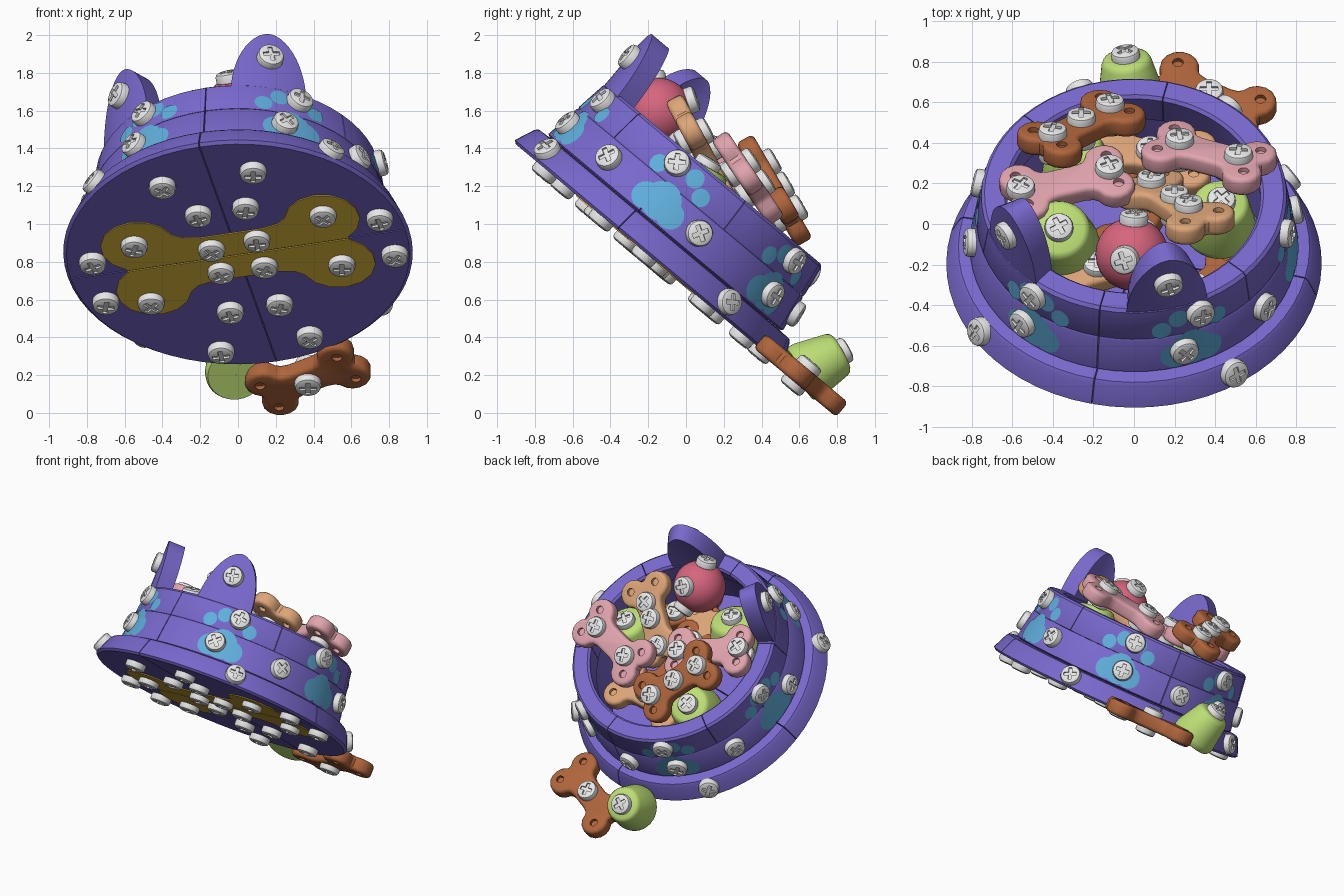
import bpy, bmesh, math
from mathutils import Matrix, Vector

if "Cube" in bpy.data.objects:
    bpy.data.objects.remove(bpy.data.objects["Cube"])

# Everything is built upright, then tipped by TILT
TILT = Matrix.Translation((0, -0.205, 0.84)) @ Matrix.Rotation(math.radians(-39.9), 4, 'X')
rad = math.radians


def mat(name, col):
    m = bpy.data.materials.new(name)
    m.diffuse_color = (*col, 1)
    m.use_nodes = True
    m.node_tree.nodes["Principled BSDF"].inputs["Base Color"].default_value = m.diffuse_color
    return m


PURPLE = mat("purple", (0.19, 0.14, 0.61))
CYAN = mat("sky_blue", (0.115, 0.43, 0.72))
GREEN = mat("lime_green", (0.51, 0.74, 0.18))
RED = mat("rose_red", (0.68, 0.13, 0.21))
PINK = mat("pink", (0.75, 0.37, 0.42))
BROWN = mat("brown", (0.43, 0.13, 0.045))
TAN = mat("tan", (0.73, 0.38, 0.19))
GOLD = mat("gold", (0.84, 0.56, 0.05))
WHITE = mat("screw_white", (0.85, 0.85, 0.85))


def to_mesh(bm, name):
    bmesh.ops.recalc_face_normals(bm, faces=bm.faces)
    me = bpy.data.meshes.new(name)
    bm.to_mesh(me)
    bm.free()
    return me


def place(name, me, m=None, local=Matrix()):
    if m and not me.materials:
        me.materials.append(m)
    o = bpy.data.objects.new(name, me)
    bpy.context.collection.objects.link(o)
    o.matrix_world = TILT @ local
    return o


def cut(me, cutters):
    """Subtract cutter meshes and return the new mesh."""
    o = place("work", me)
    tools = []
    for c in cutters:
        t = place("cutter", c)
        t.hide_render = True
        md = o.modifiers.new("cut", 'BOOLEAN')
        md.operation, md.object, md.solver = 'DIFFERENCE', t, 'EXACT'
        tools.append(t)
    bpy.context.view_layer.update()
    res = bpy.data.meshes.new_from_object(o.evaluated_get(bpy.context.evaluated_depsgraph_get()))
    for t in tools + [o]:
        bpy.data.objects.remove(t)
    return res


def at(a, r, h):
    return Vector((r * math.sin(a), -r * math.cos(a), h))


def lathe(prof, a0, a1, n, full=False):
    bm = bmesh.new()
    cols = [[bm.verts.new(at(a0 + (a1 - a0) * i / n, r, h)) for r, h in prof]
            for i in range(n if full else n + 1)]
    k = len(prof)
    for i in range(n):
        c, d = cols[i], cols[(i + 1) % len(cols)]
        for j in range(k):
            bm.faces.new((c[j], c[(j + 1) % k], d[(j + 1) % k], d[j]))
    if not full:
        bm.faces.new(cols[0])
        bm.faces.new(cols[-1])
    return bm


def wall(h):
    return 0.808 - 0.15 * (h - 0.14)


# Bowl: stacked rings split into sectors with fine seams, over a thin liner
def ring(name, prof, n):
    for i in range(n):
        a0 = rad(-13) + math.tau * i / n
        a1 = a0 + math.tau / n
        off = Matrix.Translation(at((a0 + a1) / 2, 0.004, 0))
        place(f"{name}_{i}", to_mesh(lathe(prof, a0, a1, 60 // n), name), PURPLE, off)


ring("base_quarter", [(.002, 0), (.905, 0), (.922, .015), (.878, .12), (.862, .138), (.79, .142), (.68, .142),
                      (.66, .06), (.002, .06)], 4)
ring("lower_wall", [(.79, .143), (wall(.15), .153), (wall(.35), .35), (.77, .358), (.66, .358), (.67, .143)], 4)
ring("upper_wall", [(.77, .359), (wall(.368), .368), (wall(.535), .535), (.733, .55), (.635, .55),
                    (.62, .535), (.64, .359)], 6)
place("liner", to_mesh(lathe([(.72, .05), (.70, .5), (.66, .5), (.655, .05)], 0, math.tau, 60, True), "liner"), PURPLE)


# Ears curved with the rim
def ear(a0):
    bm = bmesh.new()
    rows = []
    for i in range(13):
        t = (math.pi / 2 - 0.08) * i / 12
        w, h = 0.205 * math.cos(t) ** 1.1, 0.5 + 0.41 * math.sin(t)
        rows.append([bm.verts.new(at(a0 + w * (j / 5 - 1) / 0.74, 0.748, h)) for j in range(11)])
    for p, q in zip(rows, rows[1:]):
        for j in range(10):
            bm.faces.new((p[j], p[j + 1], q[j + 1], q[j]))
    ext = bmesh.ops.extrude_face_region(bm, geom=bm.faces[:])
    for v in ext["geom"]:
        if isinstance(v, bmesh.types.BMVert):
            v.co.x *= 0.84
            v.co.y *= 0.84
    place("ear", to_mesh(bm, "ear"), PURPLE)


EARS = [rad(13), rad(-56)]
for a in EARS:
    ear(a)

# Paw prints: thin plates wrapped on the wall
PADS = ((0, .265, .108), (-.085, .235, .075), (.085, .235, .075),
        (-.15, .41, .05), (-.06, .468, .052), (.06, .468, .052), (.15, .41, .05))
for k in range(6):
    bm = bmesh.new()
    a0 = rad(21 + 60 * k)
    for n, (s0, h0, R) in enumerate(PADS):
        def pt(q, t):
            s, h = s0 + q * math.cos(t), h0 + q * math.sin(t)
            return bm.verts.new(at(a0 + s / 0.79, wall(h) + 0.006 + n * .0003, h))
        loops = [[pt(R * q, math.tau * i / 20) for i in range(20)] for q in (.05, .35, .7, 1)]
        bm.faces.new(loops[0])
        for p, q in zip(loops, loops[1:]):
            for i in range(20):
                bm.faces.new((p[i], p[(i + 1) % 20], q[(i + 1) % 20], q[i]))
    place("paw_print", to_mesh(bm, "paw_print"), CYAN)


# Bone outline: one rounded quarter, mirrored
def bone_half(L, W, R, w, n=9):
    t0, t1 = math.asin(-min(1, (W - 0.012) / R)), rad(165)
    q = [(L + R * math.cos(t0 + (t1 - t0) * i / n), W + R * math.sin(t0 + (t1 - t0) * i / n)) for i in range(n + 1)]
    x, y = q[-1]
    q += [(x - 0.15 * (L - R), w + (y - w) * 0.35), (x - 0.45 * (L - R), w)]
    return q + [(-x, y) for x, y in reversed(q)]


def prism(pts, z0, z1, bevel=0):
    bm = bmesh.new()
    f = bm.faces.new([bm.verts.new((x, y, z0)) for x, y in pts])
    ext = bmesh.ops.extrude_face_region(bm, geom=[f])
    for v in ext["geom"]:
        if isinstance(v, bmesh.types.BMVert):
            v.co.z = z1
    if bevel:
        es = [e for e in bm.edges if abs(e.verts[0].co.z - e.verts[1].co.z) < 1e-5]
        bmesh.ops.bevel(bm, geom=es, offset=bevel, segments=3, profile=0.5, affect='EDGES')
    return bm


# Gold bone inlay on the underside, in two halves
half = bone_half(.50, .185, .2, .18)
half = [(half[0][0], .004)] + half + [(half[-1][0], .004)]
for s in (1, -1):
    place("base_bone_inlay", to_mesh(prism([(x, y * s) for x, y in half], -.006, .002), "inlay"), GOLD,
          Matrix.Rotation(rad(-13), 4, 'Z'))

# Screw head with a cross recess
head = to_mesh(lathe([(.001, -.015), (.066, -.015), (.071, -.008), (.071, .024), (.066, .037), (.052, .044),
                      (.001, .047)], 0, math.tau, 24, True), "screw")
bars = []
for a, b in ((.045, .012), (.012, .045)):
    bars.append(to_mesh(prism([(-a, -b), (a, -b), (a, b), (-a, b)], .033, .09), "bar"))
SCREW = cut(head, bars)
SCREW.materials.clear()


def screw(pos, normal, turn=0.5):
    rot = Vector(normal).to_track_quat('Z', 'Y').to_matrix().to_4x4()
    place("screw", SCREW, WHITE, Matrix.Translation(pos) @ rot @ Matrix.Rotation(turn, 4, 'Z'))


for i, (x, z) in enumerate(((.08, 1.26), (-.4, 1.18), (-.21, 1.03), (.04, 1.07), (.45, 1.03), (.75, 1.01),
                            (-.55, .87), (-.14, .85), (.1, .9), (.14, .76), (-.09, .73), (.55, .77), (.83, .82),
                            (-.77, .78), (-.7, .57), (-.46, .57), (-.04, .52), (.22, .56), (.38, .39), (-.09, .31))):
    screw((x, (0.815 - z) / 0.64, -.006), (0, 0, -1), i)
WALL_SCREWS = {.08: (33, 123, 213, 303), .26: (18, 53, 100, 143, 175, 202, 233, 275, 317),
               .47: (25, 76, 143, 200, 260, 320)}
for h, angles in WALL_SCREWS.items():
    for d in angles:
        r = 0.897 if h < .15 else wall(h) + .005
        screw(at(rad(d), r, h), at(rad(d), 1, .4 if h < .15 else .15), d)
for a in EARS:
    screw(at(a, .748, .74), at(a, 1, 0), a)

# Bone treats with a dimple in each lobe
h1 = bone_half(.22, .09, .098, .092)
holes = bmesh.new()
for sx in (1, -1):
    for sy in (1, -1):
        for z in (.052, -.052):
            bmesh.ops.create_cone(holes, cap_ends=True, segments=14, radius1=.027, radius2=.027, depth=.05,
                                  matrix=Matrix.Translation((sx * .235, sy * .1, z)))
BONE = cut(to_mesh(prism(h1 + [(x, -y) for x, y in reversed(h1)], -.05, .05, .025), "bone"),
           [to_mesh(holes, "holes")])


def bone(color, pos, yaw, tilt=0, screws=(0,)):
    me = BONE.copy()
    me.materials.clear()
    m = Matrix.Translation(pos) @ Matrix.Rotation(rad(tilt), 4, 'X') @ Matrix.Rotation(rad(yaw), 4, 'Z')
    place(color.name + "_bone_treat", me, color, m)
    for s in screws:
        for side in (1, -1):
            screw(m @ Vector((s, 0, .05 * side)), m.to_3x3() @ Vector((0, 0, side)), s * 9)


bone(BROWN, (.37, 1.035, .03), -30)
bone(BROWN, (-.26, .30, .69), 45, -20, (-.2, 0, .2))
bone(PINK, (.37, .15, .65), -25, -16, (-.16, .16))
bone(PINK, (-.33, 0, .61), 18, -5, (-.24, .22))
bone(TAN, (.2, -.12, .6), -55, -22, (-.2, 0, .12))
bone(TAN, (-.18, -.33, .34), 20)
bone(TAN, (.08, .36, .4), -10)
bone(BROWN, (.05, .05, .3), 70, -10, (-.2, .2))
bone(BROWN, (.3, -.35, .2), 30)


# Tapered cups
def cup(base, top, R):
    d = Vector(top) - Vector(base)
    H = d.length
    me = to_mesh(lathe([(.001, 0), (R * .94, 0), (R, .02), (R, .05), (R * .78, H * .88), (R * .72, H * .96),
                        (R * .62, H), (.001, H)], 0, math.tau, 32, True), "cup")
    rot = d.to_track_quat('Z', 'Y').to_matrix().to_4x4()
    place("green_cup", me, GREEN, Matrix.Translation(base) @ rot)
    screw(top, d)


cup((-.01, 1.03, .03), (-.04, 1.12, .26), .16)
cup((-.37, -.17, .34), (-.37, -.28, .62), .2)
cup((.42, -.02, .3), (.43, -.06, .56), .18)
cup((-.27, .33, .28), (-.3, .37, .5), .18)

# Red ball
bm = bmesh.new()
bmesh.ops.create_uvsphere(bm, u_segments=32, v_segments=18, radius=.18)
BALL = Vector((-.01, -.44, .615))
place("red_ball", to_mesh(bm, "ball"), RED, Matrix.Translation(BALL))
for n in (Vector((-.2, -.75, .65)), Vector((.05, .5, .85)), Vector((.3, .9, -.2))):
    n.normalize()
    screw(BALL + n * .175, n)

# Smooth shading with sharp edges kept
bpy.ops.object.select_all(action='SELECT')
bpy.context.view_layer.objects.active = bpy.context.selected_objects[0]
bpy.ops.object.shade_smooth_by_angle(angle=rad(35))
